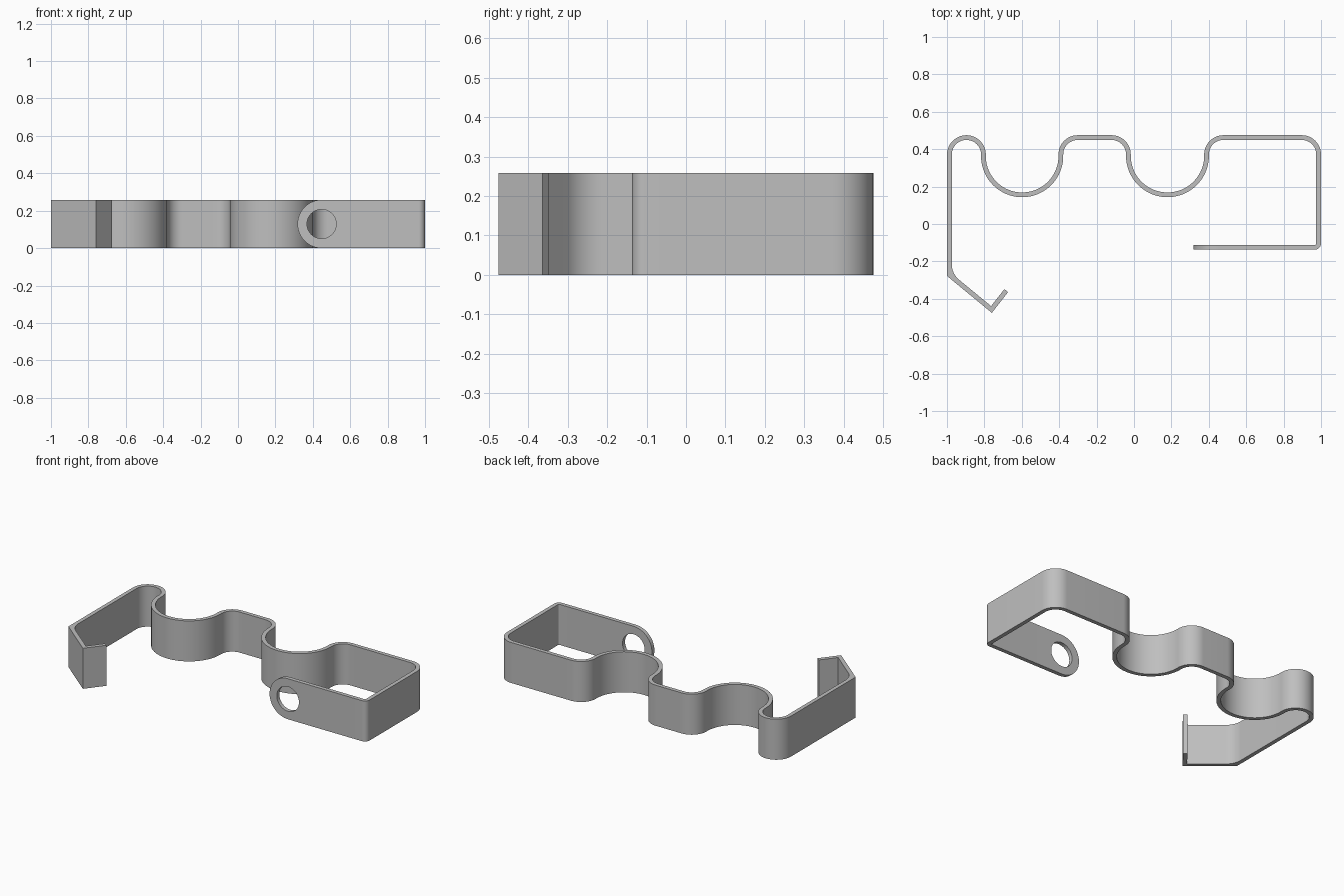
import bpy, bmesh
from math import sin, cos, tan, pi
from mathutils import Vector, Matrix

old = bpy.data.objects.get("Cube")
if old:
    bpy.data.objects.remove(old, do_unlink=True)

HEIGHT = 0.258
HALF = 0.0127         # half the sheet thickness
STEPS = 20            # segments per bend
EYE_X, EYE_Y = 0.447, -0.124
EYE_R, HOLE_R = HEIGHT / 2, 0.078

steel = bpy.data.materials.new("grey_steel")
steel.use_nodes = True
colour = (0.52, 0.52, 0.52, 1)
steel.diffuse_color = colour
steel.node_tree.nodes["Principled BSDF"].inputs["Base Color"].default_value = colour


def finish(bm, name):
    bmesh.ops.remove_doubles(bm, verts=bm.verts, dist=1e-5)
    bmesh.ops.recalc_face_normals(bm, faces=bm.faces)
    mesh = bpy.data.meshes.new(name)
    bm.to_mesh(mesh)
    bm.free()
    obj = bpy.data.objects.new(name, mesh)
    bpy.context.collection.objects.link(obj)
    mesh.materials.append(steel)
    bpy.ops.object.select_all(action='DESELECT')
    obj.select_set(True)
    bpy.context.view_layer.objects.active = obj
    bpy.ops.object.shade_smooth_by_angle(angle=0.5)


def outline(path, side):
    """One face of the sheet: the path offset sideways, with every bend rounded."""
    pts = [Vector(p[:2]) for p in path]
    dirs = [(b - a).normalized() for a, b in zip(pts, pts[1:])]
    norms = [Vector((-d.y, d.x)) for d in dirs]
    out = [pts[0] + norms[0] * side * HALF]
    for i in range(1, len(pts) - 1):
        n1, n2 = norms[i - 1], norms[i]
        corner = pts[i] + (n1 + n2) / (1 + n1.dot(n2)) * side * HALF
        turn = -dirs[i - 1].angle_signed(dirs[i])
        sign = 1 if turn > 0 else -1
        r = path[i][2]
        if r < 0:                      # rounded on the inside only
            r = -r if side == sign else 0
        elif r > 0:
            r -= side * sign * HALF
        start = corner - dirs[i - 1] * r * tan(abs(turn) / 2)
        centre = start + n1 * sign * r
        for k in range(STEPS + 1):
            out.append(centre + Matrix.Rotation(turn * k / STEPS, 2) @ (start - centre))
    out.append(pts[-1] + norms[-1] * side * HALF)
    return out


# Bent strap: corner points with bend radius, from the hook to the eyelet
TOP, DIP = 0.462, 0.156
path = [
    (-0.683, -0.356, 0), (-0.762, -0.457, 0), (-0.987, -0.272, -0.11),
    (-0.987, TOP, 0.091), (-0.805, TOP, 0.091),
    (-0.805, DIP, 0.207), (-0.391, DIP, 0.207),
    (-0.391, TOP, 0.09), (-0.03, TOP, 0.09),
    (-0.03, DIP, 0.209), (0.388, DIP, 0.209),
    (0.388, TOP, 0.09), (0.987, TOP, 0.09),
    (0.987, EYE_Y, 0.02), (EYE_X + EYE_R, EYE_Y, 0),
]
bm = bmesh.new()
sections = []
for a, b in zip(outline(path, 1), outline(path, -1)):
    sections.append([bm.verts.new((p.x, p.y, z))
                     for p, z in ((a, 0), (b, 0), (b, HEIGHT), (a, HEIGHT))])
for s, t in zip(sections, sections[1:]):
    for j in range(4):
        k = (j + 1) % 4
        bm.faces.new((s[j], s[k], t[k], t[j]))
bm.faces.new(sections[0])
finish(bm, "bent_strap")

# Eyelet: rounded strap end with a round hole, square where it meets the strap
bm = bmesh.new()
N = 64
rings = []
for i in range(N):
    c, s = cos(2 * pi * i / N), sin(2 * pi * i / N)
    reach = EYE_R if c < 0 else EYE_R / max(abs(c), abs(s))
    rings.append([bm.verts.new((EYE_X + c * r, y, HEIGHT / 2 + s * r))
                  for r, y in ((reach, EYE_Y - HALF), (HOLE_R, EYE_Y - HALF),
                               (HOLE_R, EYE_Y + HALF), (reach, EYE_Y + HALF))])
for i in range(N):
    s, t = rings[i], rings[(i + 1) % N]
    joins_strap = i < N // 8 or i >= N - N // 8
    for j in range(3 if joins_strap else 4):
        k = (j + 1) % 4
        bm.faces.new((s[j], s[k], t[k], t[j]))
finish(bm, "eyelet")
